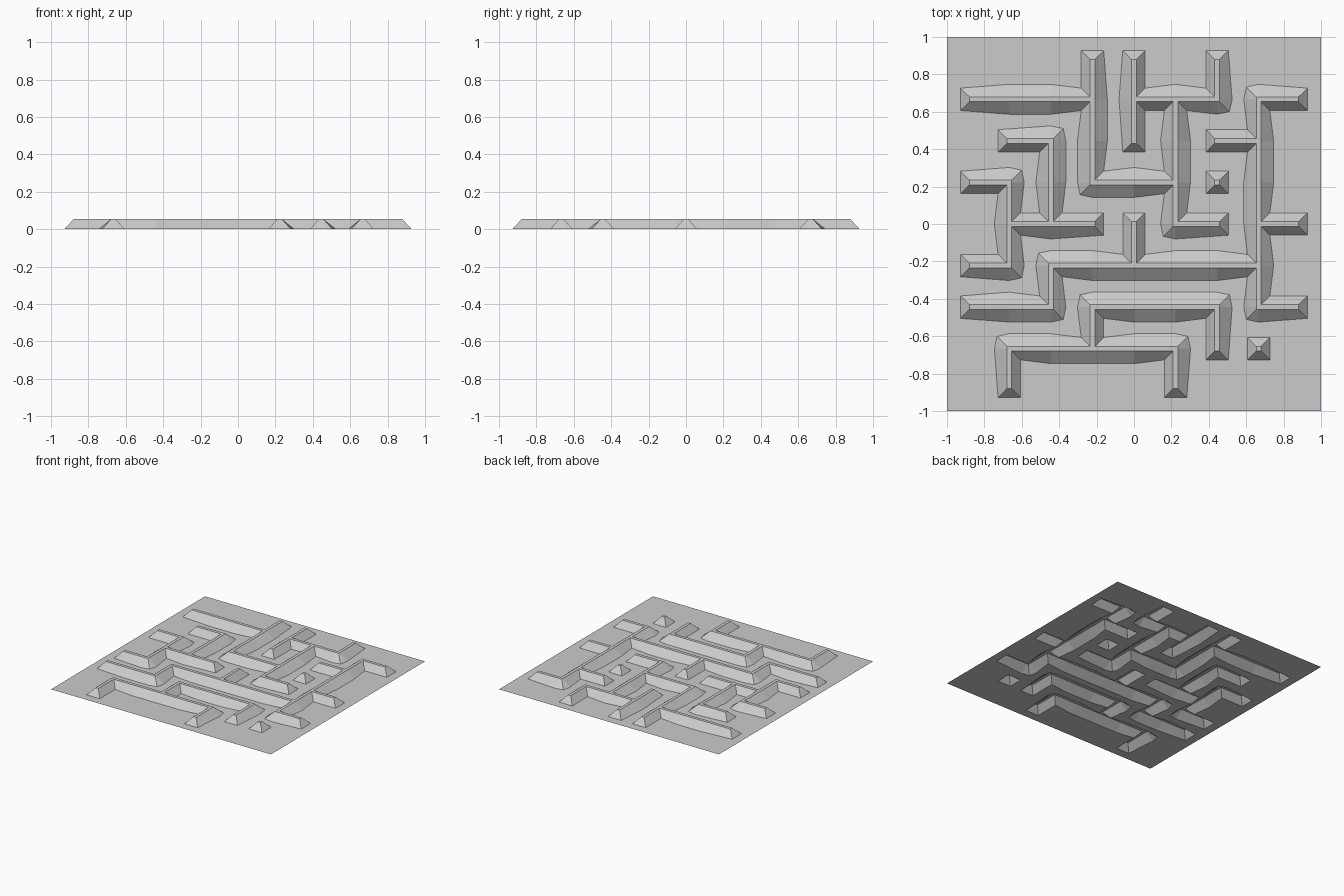
import bpy, bmesh

if "Cube" in bpy.data.objects:
    bpy.data.objects.remove(bpy.data.objects["Cube"])

STEP = 2 / 9
HEIGHT = 0.053
# maze wall paths in grid cells (-4..4 on both axes)
PATHS = [
    [(-4, 3), (-1, 3)], [(-1, 4), (-1, 1), (1, 1)], [(1, 3), (1, 0), (2, 0)],
    [(0, 3), (2, 3), (2, 4)], [(0, 4), (0, 2)],
    [(-3, 2), (-2, 2), (-2, 0)], [(-3, 0), (-1, 0)],
    [(-4, 1), (-3, 1), (-3, -1), (-4, -1)],
    [(2, 2), (3, 2)], [(4, 3), (3, 3), (3, -2), (4, -2)], [(3, 0), (4, 0)],
    [(3, -1), (-2, -1), (-2, -2), (-4, -2)], [(0, 0), (0, -1)],
    [(2, -3), (2, -2), (-1, -2), (-1, -3)],
    [(-3, -4), (-3, -3), (1, -3), (1, -4)],
    [(2, 1)], [(3, -3)],
]
# compass directions, counter-clockwise from east
RING = [(1, 0), (1, 1), (0, 1), (-1, 1), (-1, 0), (-1, -1), (0, -1), (1, -1)]

# expand paths into cells with their linked sides
links = {}
for path in PATHS:
    links.setdefault(path[0], set())
    for (ax, ay), (bx, by) in zip(path, path[1:]):
        dx, dy = (bx > ax) - (bx < ax), (by > ay) - (by < ay)
        while (ax, ay) != (bx, by):
            nxt = (ax + dx, ay + dy)
            links.setdefault((ax, ay), set()).add(RING.index((dx, dy)))
            links.setdefault(nxt, set()).add(RING.index((-dx, -dy)))
            ax, ay = nxt

bm = bmesh.new()


def clamp(v, m):
    return max(-m, min(m, v))


def corner_pair(cell, d):
    """Base and top vertex of a ridge cell in ring direction d."""
    sides = links[cell]
    w = 0.08 if d % 2 == 0 else 0.06
    if d % 2 and len(sides) == 2 and not {(d - 1) % 8, (d + 1) % 8} & sides:
        w = 0.066
    cx, cy = cell[0] * STEP, cell[1] * STEP
    dx, dy = RING[d]
    base = bm.verts.new((clamp(cx + dx * w, 0.928), clamp(cy + dy * w, 0.928), 0))
    t = 0.013
    top = bm.verts.new((clamp(cx + dx * t, 0.88), clamp(cy + dy * t, 0.88), HEIGHT))
    return base, top


# outline points of every cell
points = {}
for cell, sides in links.items():
    pts = {}
    for d in range(8):
        if d % 2 == 0:
            use = d not in sides and len(sides) >= 2
        else:
            use = ((d - 1) % 8 in sides) == ((d + 1) % 8 in sides)
        if use:
            pts[d] = corner_pair(cell, d)
    points[cell] = pts


def near(cell, d, sign):
    """First outline point met when turning from direction d."""
    for k in range(1, 8):
        e = (d + sign * k) % 8
        if e in points[cell]:
            return points[cell][e]


def wall(a, b):
    bm.faces.new((a[0], b[0], b[1], a[1]))


# sloping walls and narrow ridge tops
for cell, pts in points.items():
    for d in pts:
        for k in range(1, 9):
            e = (d + k) % 8
            if e in links[cell]:
                break
            if e in pts:
                wall(pts[d], pts[e])
                break
    if len(pts) > 2:
        bm.faces.new([pts[d][1] for d in sorted(pts)])
    for d in links[cell]:
        other = (cell[0] + RING[d][0], cell[1] + RING[d][1])
        back = (d + 4) % 8
        a, b = near(cell, d, -1), near(other, back, 1)
        wall(a, b)
        if d in (0, 2):
            c, e = near(other, back, -1), near(cell, d, 1)
            bm.faces.new((a[1], b[1], c[1], e[1]))

# flat sheet filled around the ridge outlines
edges = [e for e in bm.edges if e.is_boundary and all(v.co.z == 0 for v in e.verts)]
rim = [bm.verts.new((x, y, 0)) for x, y in ((-1, -1), (1, -1), (1, 1), (-1, 1))]
edges += [bm.edges.new((rim[i], rim[(i + 1) % 4])) for i in range(4)]
bmesh.ops.triangle_fill(bm, use_beauty=True, edges=edges, normal=(0, 0, 1))
bm.normal_update()
for f in bm.faces:
    if f.normal.z < 0:
        f.normal_flip()

mesh = bpy.data.meshes.new("maze_panel")
bm.to_mesh(mesh)
bm.free()
bpy.context.collection.objects.link(bpy.data.objects.new("maze_panel", mesh))
